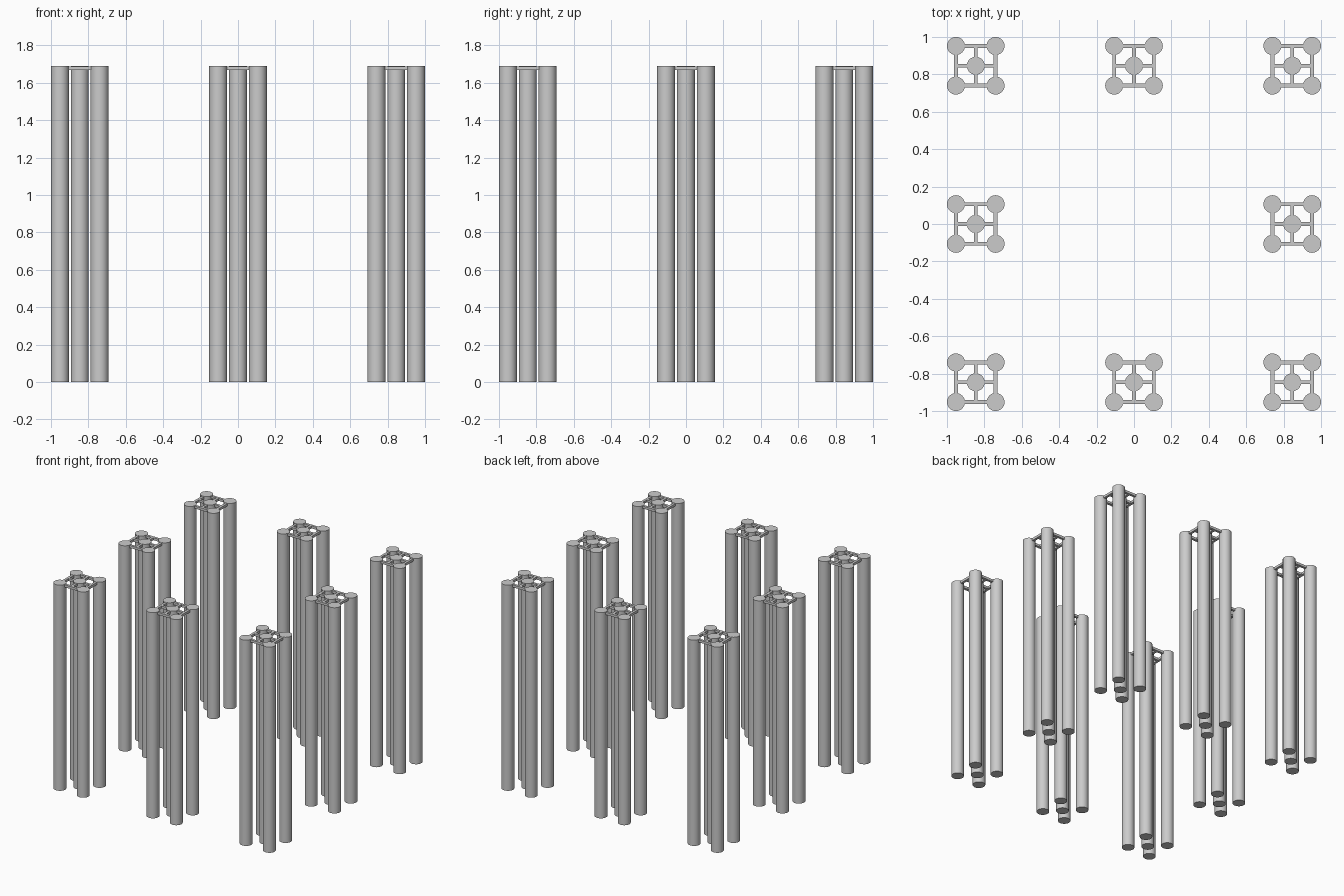
import bpy

if "Cube" in bpy.data.objects:
    bpy.data.objects.remove(bpy.data.objects["Cube"])

PITCH, OFF, R, H = 0.846, 0.106, 0.048, 1.69   # cluster spacing, post offset, radius, height
BEAM = 0.02
BEAM_TOP = H - 0.002


def post(name, x, y):
    bpy.ops.mesh.primitive_cylinder_add(vertices=32, radius=R, depth=H, location=(x, y, H / 2))
    bpy.context.object.name = name
    bpy.ops.object.shade_smooth_by_angle()


def beam(name, x, y, lx, ly):
    bpy.ops.mesh.primitive_cube_add(size=1, location=(x, y, BEAM_TOP - BEAM / 2))
    o = bpy.context.object
    o.name = name
    o.scale = (lx, ly, BEAM)


def cluster(cx, cy):
    # five posts: one central, four corners
    post("centre_post", cx, cy)
    for sx in (-1, 1):
        for sy in (-1, 1):
            post("corner_post", cx + sx * OFF, cy + sy * OFF)
    # square top frame and the cross tying it to the central post
    side = 2 * OFF - 1.8 * R
    arm = OFF - R * 0.9
    mid = (OFF + R * 0.9) / 2
    for s in (-1, 1):
        beam("frame_beam", cx, cy + s * OFF, side, BEAM)
        beam("frame_beam", cx + s * OFF, cy, BEAM, side)
        beam("cross_beam", cx + s * mid, cy, arm, BEAM)
        beam("cross_beam", cx, cy + s * mid, BEAM, arm)


# eight clusters around an open centre
for i in (-1, 0, 1):
    for j in (-1, 0, 1):
        if i or j:
            cluster(i * PITCH, j * PITCH)
